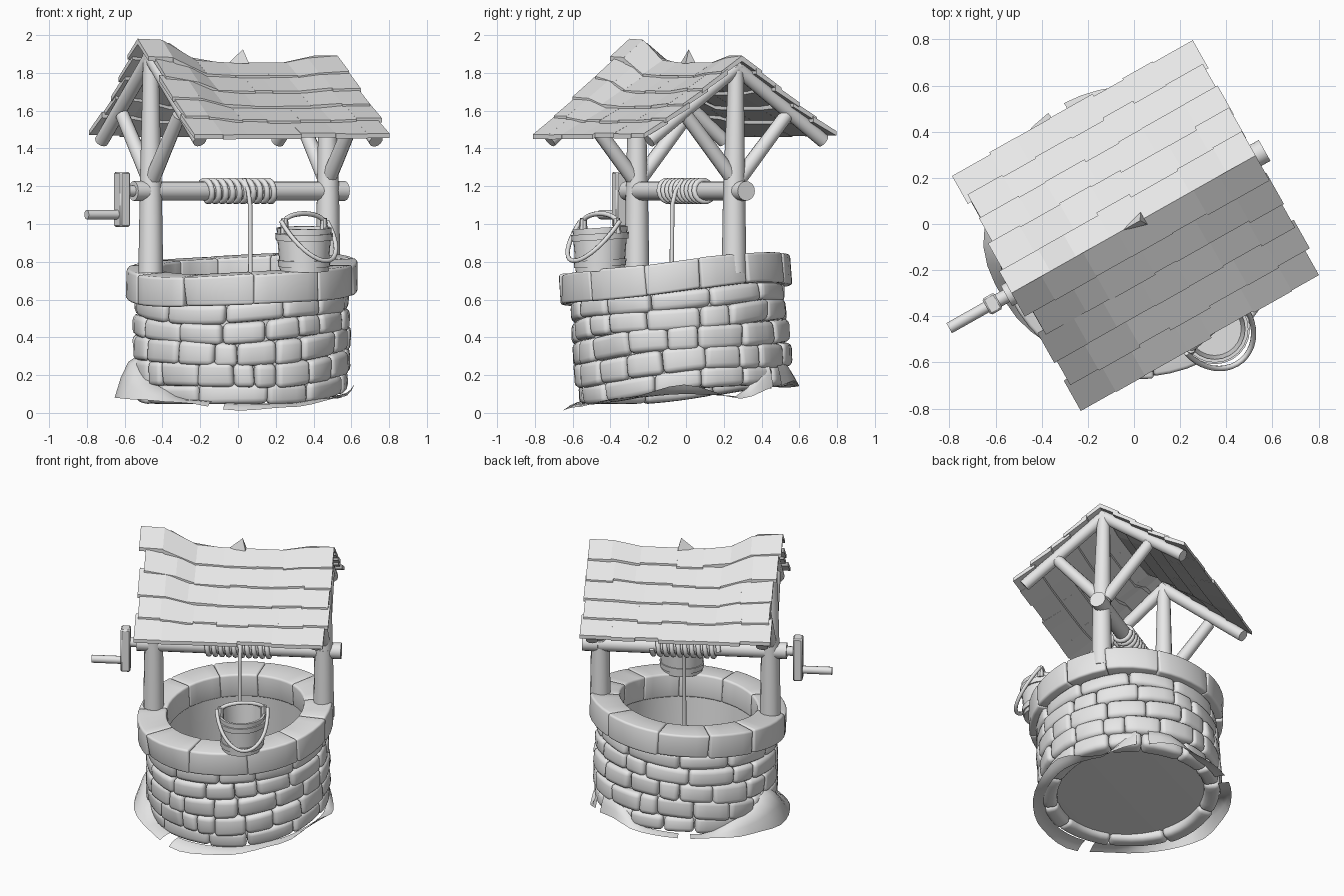
import bpy, bmesh, math, random
from mathutils import Vector, Matrix

if "Cube" in bpy.data.objects:
    bpy.data.objects.remove(bpy.data.objects["Cube"])

random.seed(4)
TURN = Matrix.Rotation(math.radians(29.4), 4, 'Z')   # frame and roof are turned on the well
grey = bpy.data.materials.new("plain_grey")
grey.diffuse_color = (0.8, 0.8, 0.8, 1)
grey.use_nodes = True
grey.node_tree.nodes["Principled BSDF"].inputs["Base Color"].default_value = grey.diffuse_color


def finish(name, bm, turn=False, angle=40, fix=True):
    if fix:
        bmesh.ops.recalc_face_normals(bm, faces=bm.faces)
    if turn:
        bm.transform(TURN)
    me = bpy.data.meshes.new(name)
    bm.to_mesh(me)
    bm.free()
    ob = bpy.data.objects.new(name, me)
    bpy.context.collection.objects.link(ob)
    me.materials.append(grey)
    bpy.ops.object.select_all(action='DESELECT')
    ob.select_set(True)
    bpy.context.view_layer.objects.active = ob
    bpy.ops.object.shade_smooth_by_angle(angle=math.radians(angle))
    return ob


def rod(bm, a, b, r1, r2=None, sides=12):
    a, b = Vector(a), Vector(b)
    m = Matrix.Translation((a + b) / 2) @ (b - a).to_track_quat('Z', 'Y').to_matrix().to_4x4()
    bmesh.ops.create_cone(bm, cap_ends=True, segments=sides, radius1=r1,
                          radius2=r1 if r2 is None else r2, depth=(b - a).length, matrix=m)


def tube(name, pts, r, turn=False):
    cu = bpy.data.curves.new(name, 'CURVE')
    cu.dimensions = '3D'
    cu.bevel_depth = r
    cu.bevel_resolution = 2
    cu.use_fill_caps = True
    sp = cu.splines.new('POLY')
    sp.points.add(len(pts) - 1)
    for p, q in zip(sp.points, pts):
        p.co = ((TURN @ Vector(q)) if turn else Vector(q)).to_4d()
    ob = bpy.data.objects.new(name, cu)
    bpy.context.collection.objects.link(ob)
    cu.materials.append(grey)
    bpy.ops.object.select_all(action='DESELECT')
    ob.select_set(True)
    bpy.context.view_layer.objects.active = ob
    bpy.ops.object.convert(target='MESH')
    bpy.ops.object.shade_smooth()


def lathe(bm, profile, place, n=40):
    rings = [[bm.verts.new(place(math.tau * i / n, r, z)) for i in range(n)] for r, z in profile]
    for a, b in zip(rings, rings[1:]):
        for i in range(n):
            bm.faces.new((a[i], a[(i + 1) % n], b[(i + 1) % n], b[i]))
    return rings


def well(t, r, z):
    """Cylinder coordinates to the slightly tilted well."""
    x, y = 0.02 + r * math.cos(t), -0.075 * z + r * math.sin(t)
    return Vector((x, y, z + 0.1 * y + 0.035 * x))


def block(bm, t0, t1, z0, z1, r0, r1, bevel, wave):
    """One rounded stone bent around the well."""
    b = bmesh.new()
    bmesh.ops.create_cube(b, size=1)
    arc = (t1 - t0) * r1
    for v in b.verts:
        v.co = Vector((v.co.x * arc, v.co.y * (r1 - r0), v.co.z * (z1 - z0)))
        if v.co.y > 0:
            v.co.x += random.uniform(-.008, .008)
            v.co.z += random.uniform(-.006, .006)
            v.co.y += random.uniform(-.01, .008)
    bmesh.ops.bevel(b, geom=b.edges[:], offset=bevel, segments=3, profile=0.5, affect='EDGES')
    cuts = max(1, int(arc / 0.07))
    for i in range(1, cuts):
        bmesh.ops.bisect_plane(b, geom=b.verts[:] + b.edges[:] + b.faces[:],
                               plane_co=(arc * (i / cuts - .5), 0, 0), plane_no=(1, 0, 0))
    for v in b.verts:
        t = (t0 + t1) / 2 + v.co.x / r1
        z = (z0 + z1) / 2 + v.co.z + wave * math.sin(3 * t + 9 * z0)
        v.co = well(t, (r0 + r1) / 2 + v.co.y, z)
    me = bpy.data.meshes.new("temp")
    b.to_mesh(me)
    b.free()
    bm.from_mesh(me)
    bpy.data.meshes.remove(me)


def ring_of_blocks(bm, count, spread, z0, z1, r0, r1, bevel, wave):
    w = [random.uniform(1 - spread, 1 + spread) for _ in range(count)]
    t = random.uniform(0, 1)
    for k in w:
        d = math.tau * k / sum(w)
        block(bm, t, t + d, z0, z1, r0, r1, bevel, wave)
        t += d


# stone wall: five courses, then the rim
bm = bmesh.new()
courses = [(.095, .20, .56, 12), (.19, .32, .576, 19), (.31, .438, .576, 17),
           (.43, .543, .572, 15), (.535, .64, .57, 11)]
for z0, z1, r, n in courses:
    ring_of_blocks(bm, n, .4, z0, z1, .46, r, .03, .01)
finish("stone_wall", bm, angle=60)
bm = bmesh.new()
ring_of_blocks(bm, 11, .25, .63, .79, .43, .612, .014, .006)
finish("stone_rim", bm)

# shaft lining with a closed floor
bm = bmesh.new()
rings = lathe(bm, [(.44, .15), (.44, .74), (.53, .70), (.53, .14), (.45, .135)], well)
bm.faces.new(rings[0])
bm.faces.new(rings[-1])
finish("shaft_lining", bm)

# loose ground skirt: angle, outer height, inner height, outer radius
SKIRT = [(0, .15, .10, .61), (30, .075, .09, .60), (55, .14, .28, .595), (75, .17, .26, .60),
         (95, .14, .15, .61), (135, .13, .13, .62), (165, .10, .2, .63), (190, .08, .3, .665),
         (215, .07, .15, .65), (240, .055, .07, .63), (270, .012, .05, .64), (295, .03, .05, .63),
         (330, .08, .08, .62), (360, .15, .10, .61)]


def skirt_at(deg):
    for a, b in zip(SKIRT, SKIRT[1:]):
        if a[0] <= deg <= b[0]:
            f = (deg - a[0]) / (b[0] - a[0])
            f = f * f * (3 - 2 * f)
            return [p + (q - p) * f for p, q in zip(a[1:], b[1:])]


bm = bmesh.new()
n = 48
rows = []
for i in range(n):
    t = math.tau * i / n
    z_out, z_in, ro = skirt_at(360 * i / n)
    rows.append([])
    for f in (0, .35, .7, 1):
        r = .55 + (ro - .55) * f
        rows[-1].append(bm.verts.new((.005 + r * math.cos(t), r * math.sin(t) - .01,
                                      z_out + (z_in - z_out) * (1 - f * f))))
for i in range(n):
    if i in (7, 16, 34):          # torn slits
        continue
    a, b = rows[i], rows[(i + 1) % n]
    for j in range(3):
        bm.faces.new((a[j], a[j + 1], b[j + 1], b[j]))
finish("ground_skirt", bm, fix=False)

# posts, braces and rafters at both gables
posts, braces, rafters = bmesh.new(), bmesh.new(), bmesh.new()
for u, v, top in ((-.53, 0, 1.9), (.54, -.012, 1.84)):
    rod(posts, (u, v, .74), (u, v, 1.2), .066, .058)
    rod(posts, (u, v, 1.2), (u, 0, top - .03), .058, .041)
    for s in (-1, 1):
        rod(braces, (u, s * .02, 1.24), (u, s * .305, 1.575), .041, .037)
        rod(rafters, (u, -s * .015, top), (u, s * .53, 1.44), .04, .038)
finish("posts", posts, True)
finish("braces", braces, True)
finish("rafters", rafters, True)

# axle, crank and winding rope
AX = 1.175
bm = bmesh.new()
rod(bm, (-.57, 0, AX), (.57, 0, AX), .05, sides=16)
for u0, u1 in ((-.635, -.55), (.55, .65)):
    rod(bm, (u0, 0, AX), (u1, 0, AX), .052, sides=16)
rod(bm, (-.7, 0, AX), (-.6, 0, AX), .03)
finish("axle", bm, True)
bm = bmesh.new()
bmesh.ops.create_cube(bm, size=1, matrix=Matrix.Translation((-.705, 0, 1.13)) @ Matrix.Diagonal((.06, .08, .29, 1)))
bmesh.ops.bevel(bm, geom=bm.edges[:], offset=.008, segments=1, affect='EDGES')
rod(bm, (-.92, 0, 1.05), (-.7, 0, 1.05), .025)
finish("crank", bm, True)
turns, k = 10, 14
tube("rope_coil", [(-.21 + .42 * i / (turns * k), .056 * math.cos(math.tau * i / k),
                    AX + .056 * math.sin(math.tau * i / k)) for i in range(turns * k + 1)], .016, True)
tube("hanging_rope", [(.02, -.03, AX + .06), (.02, -.075, AX), (.02, -.095, 1.1), (.02, -.1, .45)], .012, True)


# shingle roof: overlapping rows on a sagging ridge
def roof_z(u, v):
    left = max(0, min(1, (-u - .2) / .3))
    right = max(0, min(1, (u - .36) / .1))
    ridge = 1.856 + .125 * left * left * (3 - 2 * left) + .035 * right
    t = abs(v) / .585
    return ridge * (1 - t) + 1.465 * t - .012 * math.sin(math.pi * t)


bm = bmesh.new()
ROWS = 5
for s, STEP in ((-1, .118), (1, .115)):
    for k in range(ROWS):
        n = 7
        lo, hi = -.58 + random.uniform(-.02, .02), .605 + random.uniform(-.02, .012)
        if k == 0:
            lo, hi = -.61, .605
        us = [lo + (hi - lo) * (i + (random.uniform(-.25, .25) if 0 < i < n else 0)) / n
              for i in range(n + 1)]
        for i in range(n):
            drop = random.uniform(-.008, .008)
            v0, v1 = k * STEP, (k + 1) * STEP + drop
            top = v0 - .03 * (k > 0)
            vs = []
            for low in (0, 1):
                for u, v in ((us[i], top), (us[i + 1], top), (us[i + 1], v1), (us[i], v1)):
                    lift = (.016 if v > v0 else 0) - low * (.024 if v > v0 else .03)
                    vs.append(bm.verts.new((u, s * v, roof_z(u, v) + lift)))
            for f in ((0, 1, 2, 3), (7, 6, 5, 4), (0, 4, 5, 1), (1, 5, 6, 2), (2, 6, 7, 3), (3, 7, 4, 0)):
                bm.faces.new([vs[j] for j in f])
# one lifted splinter on the ridge
p = [bm.verts.new(c) for c in ((-.06, 0, 1.85), (.05, -.03, 1.85), (.05, .03, 1.85), (.03, 0, 1.925))]
for f in ((0, 1, 3), (1, 2, 3), (2, 0, 3), (0, 2, 1)):
    bm.faces.new([p[j] for j in f])
finish("shingle_roof", bm, True, 25)

# bucket on the rim
B = Vector((.35, -.455, .75))


def pail(t, r, z):
    return B + Vector((r * math.cos(t), r * math.sin(t), z + .06 * r * math.sin(t)))


bm = bmesh.new()
rings = lathe(bm, [(.128, 0), (.146, .23), (.132, .23), (.115, .03)], pail, 24)
bm.faces.new(rings[0])
bm.faces.new(rings[-1])
finish("bucket", bm)
bm = bmesh.new()
for z0, z1, r in ((.025, .06, .137), (.165, .2, .15)):
    lathe(bm, [(r - .016, z0), (r, z0), (r + .003, z1), (r - .013, z1), (r - .016, z0)], pail, 24)
finish("bucket_bands", bm)

# ears, hanging bail and top grip
A, OUT, UP = Vector((.76, .65, 0)), Vector((.65, -.76, 0)), Vector((0, 0, 1))
bm = bmesh.new()
for s in (-1, 1):
    rod(bm, B + A * s * .138 + UP * .2, B + A * s * .135 + UP * .28, .024, .018, 8)
finish("bucket_ears", bm)
arc = [math.pi * i / 20 for i in range(21)]
tube("bucket_bail", [B + A * .16 * math.cos(a) + OUT * .18 * math.sin(a)
                     + UP * (.265 - .21 * math.sin(a)) for a in arc], .012)
tube("bucket_grip", [B + A * .14 * math.cos(a) + UP * (.255 + .05 * math.sin(a)) for a in arc], .013)
